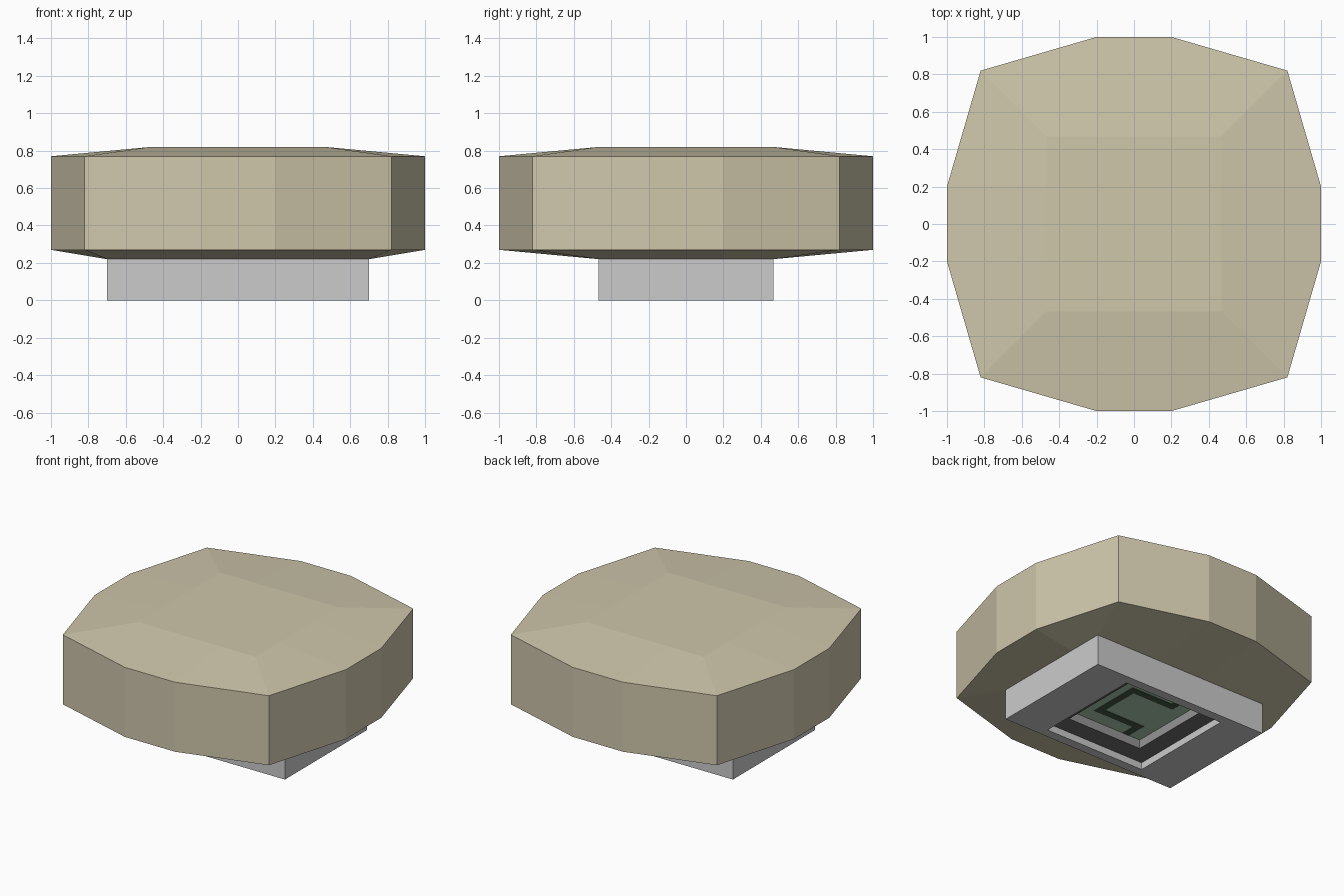
import bpy, bmesh

if "Cube" in bpy.data.objects:
    bpy.data.objects.remove(bpy.data.objects["Cube"])


def material(name, rgb):
    m = bpy.data.materials.new(name)
    m.diffuse_color = (*rgb, 1)
    m.use_nodes = True
    m.node_tree.nodes["Principled BSDF"].inputs["Base Color"].default_value = m.diffuse_color
    return m


def loft(name, rings, mats=(), band_mats=None, cap_start=True, cap_end=True):
    """Join equal-length point rings with quads, optionally capping the ends."""
    bm = bmesh.new()
    loops = [[bm.verts.new(p) for p in r] for r in rings]
    n = len(loops[0])
    for b, (lo, hi) in enumerate(zip(loops, loops[1:])):
        for i in range(n):
            j = (i + 1) % n
            f = bm.faces.new((lo[i], lo[j], hi[j], hi[i]))
            f.material_index = band_mats[b] if band_mats else 0
    if cap_start:
        bm.faces.new(loops[0][::-1])
    if cap_end:
        f = bm.faces.new(loops[-1])
        f.material_index = band_mats[-1] if band_mats else 0
    bmesh.ops.recalc_face_normals(bm, faces=bm.faces)
    me = bpy.data.meshes.new(name)
    bm.to_mesh(me)
    bm.free()
    ob = bpy.data.objects.new(name, me)
    bpy.context.collection.objects.link(ob)
    for m in mats:
        me.materials.append(m)
    return ob


def outline(cx, cy, ex, ey, mid, z):
    """Twelve-point ring: corners (cx, cy), side points pushed out to ex, ey."""
    quarter = [(ex, mid), (cx, cy), (mid, ey)]
    pts = quarter + [(-x, y) for x, y in quarter[::-1]]
    pts += [(-x, -y) for x, y in pts]
    return [(x, y, z) for x, y in pts]


def rect(a, b, z):
    return [(a, b, z), (-a, b, z), (-a, -b, z), (a, -b, z)]


cream = material("cream", (0.62, 0.57, 0.41))
black = material("black", (0.12, 0.12, 0.12))
dark_grey = material("dark_grey", (0.3, 0.3, 0.3))
green = material("green", (0.42, 0.62, 0.43))
trace_green = material("trace_green", (0.06, 0.1, 0.06))

# Bulging cap with bevelled top and bottom
loft("cap_body", [
    outline(0.7, 0.467, 0.7, 0.467, 0.2, 0.22),
    outline(0.82, 0.82, 1.0, 1.0, 0.2, 0.27),
    outline(0.82, 0.82, 1.0, 1.0, 0.2, 0.77),
    outline(0.467, 0.467, 0.467, 0.467, 0.2, 0.82)], [cream])

# Base block with a square recess open at the bottom
loft("base_block", [
    rect(0.7, 0.467, 0.22), rect(0.7, 0.467, 0),
    rect(0.4, 0.4, 0), rect(0.4, 0.4, 0.05)], cap_end=False)

# Black bezel, dark inner wall and green floor inside the recess
panel = loft("recess_panel", [
    rect(0.4, 0.4, 0.05), rect(0.3, 0.3, 0.077), rect(0.3, 0.3, 0.14)],
    [black, dark_grey, green], [0, 1, 2], cap_start=False)
panel.data.polygons[-1].material_index = 2
for p in panel.data.polygons[4:8]:
    p.material_index = 1
# the panel is seen from inside the recess
panel.data.flip_normals()
if panel.data.polygons[-1].normal.z > 0:
    panel.data.flip_normals()

# Dark C-shaped trace on the green floor
path = [(-0.18, 0.298), (-0.18, 0.17), (0.15, 0.17),
        (0.15, -0.17), (-0.18, -0.17), (-0.18, -0.298)]
w = 0.025
for k, ((x0, y0), (x1, y1)) in enumerate(zip(path, path[1:])):
    ex, ey = (w, 0) if y0 == y1 else (0, w)
    if k in (0, 4):
        ey = 0
    xa, xb = min(x0, x1), max(x0, x1)
    ya, yb = min(y0, y1), max(y0, y1)
    if y0 == y1:
        xa, xb, ya, yb = xa - ex, xb + ex, ya - w, yb + w
    else:
        xa, xb, ya, yb = xa - w, xb + w, ya - ey, yb + ey
    z0 = 0.136 if y0 == y1 else 0.1365
    corners = [(xa, ya), (xb, ya), (xb, yb), (xa, yb)]
    loft(f"floor_trace_{k + 1}", [[(x, y, z0) for x, y in corners],
                                  [(x, y, 0.14) for x, y in corners]], [trace_green])
